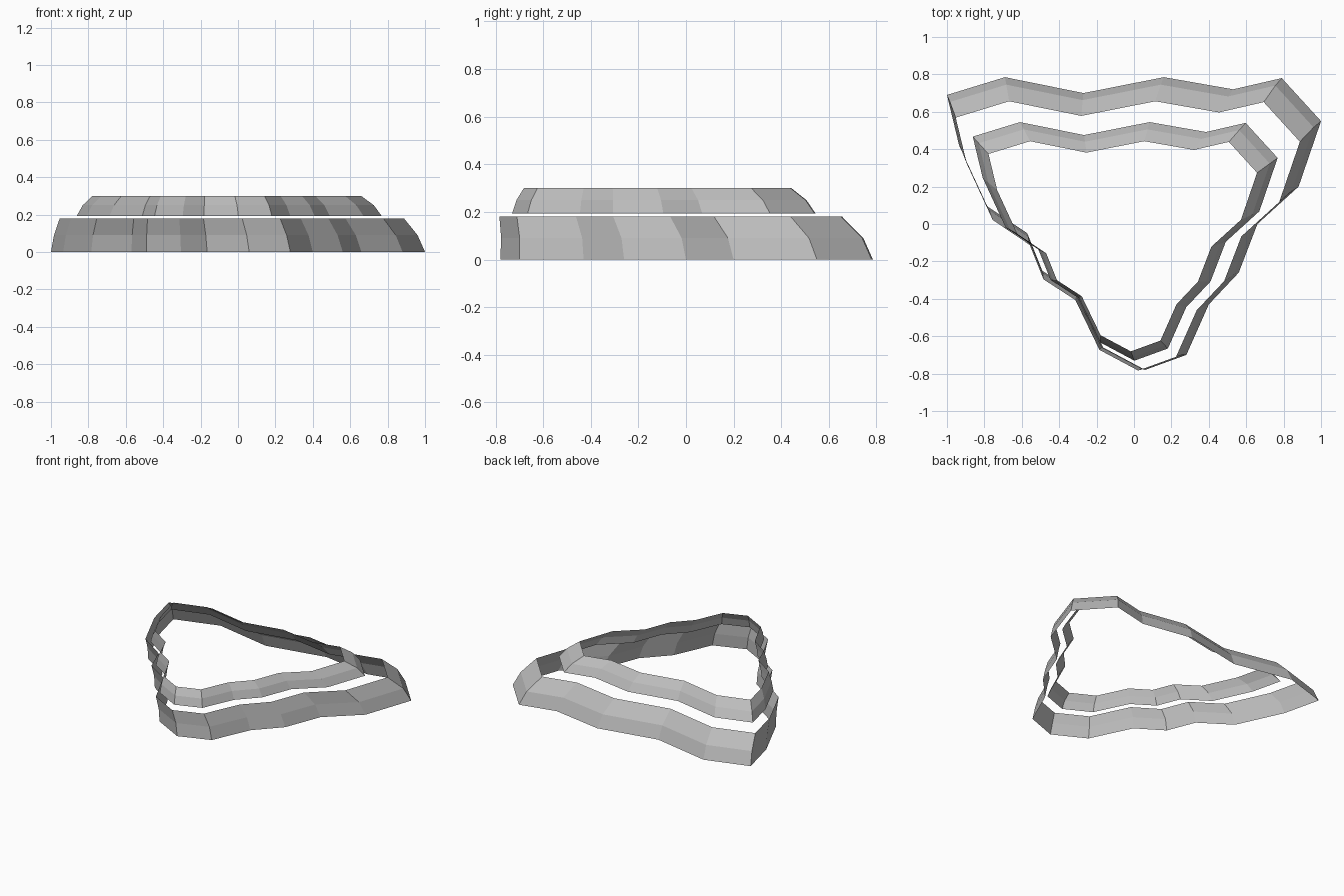
import bpy
import bmesh

# Remove the default cube
cube = bpy.data.objects.get("Cube")
if cube:
    bpy.data.objects.remove(cube, do_unlink=True)

# One plain grey material
grey = bpy.data.materials.new("light_grey")
grey.use_nodes = True
colour = (0.5, 0.5, 0.5, 1)
grey.diffuse_color = colour
grey.node_tree.nodes["Principled BSDF"].inputs["Base Color"].default_value = colour

# Ground outline, counter-clockwise from the front tip
OUTLINE = [
    (0.06, -0.78), (0.28, -0.70), (0.40, -0.43), (0.56, -0.26), (0.66, 0.0),
    (0.88, 0.20), (1.0, 0.55), (0.79, 0.78), (0.53, 0.72), (0.16, 0.785),
    (-0.27, 0.70), (-0.69, 0.785), (-1.0, 0.69), (-0.935, 0.42),
    (-0.785, 0.095), (-0.57, -0.05), (-0.49, -0.25), (-0.305, -0.37),
    (-0.165, -0.66),
]


def band(name, levels):
    """Loft the outline through levels of (height, scale, x shift, y shift)."""
    bm = bmesh.new()
    rings = [[bm.verts.new((x * s + dx, y * s + dy, z)) for x, y in OUTLINE]
             for z, s, dx, dy in levels]
    n = len(OUTLINE)
    for low, high in zip(rings, rings[1:]):
        for i in range(n):
            j = (i + 1) % n
            bm.faces.new((low[i], low[j], high[j], high[i]))
    mesh = bpy.data.meshes.new(name)
    bm.to_mesh(mesh)
    bm.free()
    mesh.materials.append(grey)
    obj = bpy.data.objects.new(name, mesh)
    bpy.context.collection.objects.link(obj)


# Two open sloping bands, the upper one smaller
band("lower_band", [(0.0, 1.0, 0.0, 0.0),
                    (0.09, 0.972, -0.012, -0.018),
                    (0.18, 0.92, -0.033, -0.066)])
band("upper_band", [(0.193, 0.815, -0.047, -0.095),
                    (0.25, 0.778, -0.052, -0.105),
                    (0.30, 0.718, -0.06, -0.121)])
